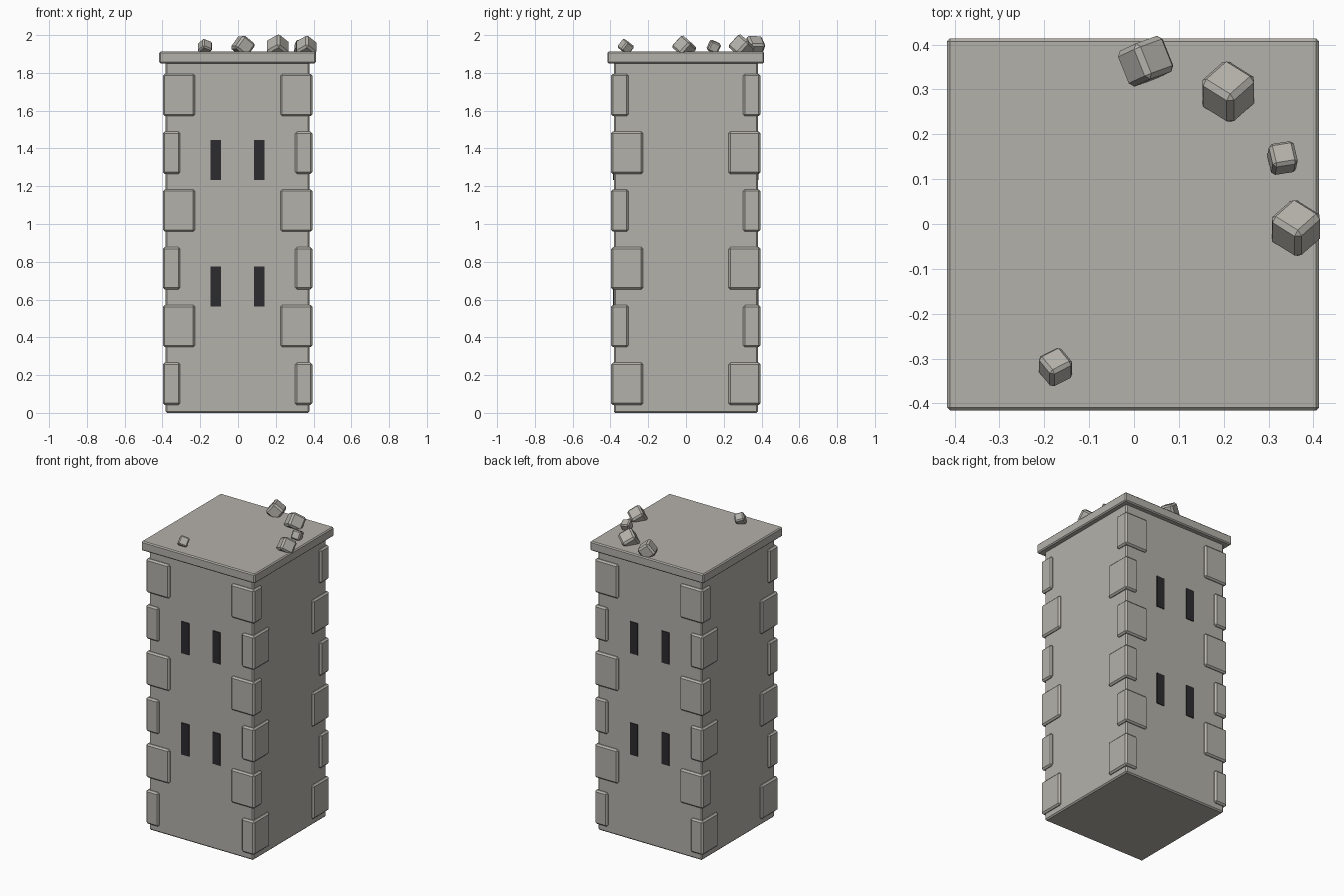
import bpy
from math import radians
from mathutils import Matrix, Vector

if "Cube" in bpy.data.objects:
    bpy.data.objects.remove(bpy.data.objects["Cube"])

CX, CY = -0.002, -0.001          # tower axis


def colour(name, rgb):
    m = bpy.data.materials.new(name)
    m.diffuse_color = (*rgb, 1)
    m.use_nodes = True
    m.node_tree.nodes["Principled BSDF"].inputs["Base Color"].default_value = m.diffuse_color
    return m


stone = colour("stone", (0.455, 0.44, 0.40))
dark = colour("dark_opening", (0.025, 0.025, 0.03))


def block(name, lo, hi, bevel=0.0, mat=stone):
    """Box between two corners with a chamfer."""
    lo, hi = Vector(lo), Vector(hi)
    bpy.ops.mesh.primitive_cube_add(size=1)
    ob = bpy.context.object
    ob.name = name
    ob.data.transform(Matrix.Diagonal((*(hi - lo), 1)))
    ob.location = (lo + hi) / 2
    if bevel:
        m = ob.modifiers.new("chamfer", "BEVEL")
        m.width, m.segments = bevel, 1
    ob.data.materials.append(mat)
    return ob


def centred(name, half, z0, z1, bevel):
    return block(name, (CX - half, CY - half, z0), (CX + half, CY + half, z1), bevel)


# Shaft and roof slab
centred("tower_shaft", 0.381, 0, 1.87, 0.008)
centred("roof_slab", 0.415, 1.851, 1.913, 0.007)

# Alternating corner stones on all four corners
OUT, SHORT, LONG = 0.396, 0.092, 0.17
for row in range(6):
    z = 0.042 + row * 0.3058
    wx, wy = (SHORT, LONG) if row % 2 == 0 else (LONG, SHORT)
    for sx in (-1, 1):
        for sy in (-1, 1):
            xs = sorted((CX + sx * OUT, CX + sx * (OUT - wx)))
            ys = sorted((CY + sy * OUT, CY + sy * (OUT - wy)))
            block("corner_stone", (xs[0], ys[0], z), (xs[1], ys[1], z + 0.224), 0.01)

# Slit windows on front and back
for side in (-1, 1):
    for x in (-0.115, 0.115):
        for z in (0.564, 1.234):
            yc = CY + side * 0.376
            block("slit_window", (CX + x - 0.028, yc - 0.01, z),
                  (CX + x + 0.028, yc + 0.01, z + 0.21), 0, dark)

# Loose rubble: position, size, tilt about x, tilt about y, yaw
rubble = [
    ((0.026, 0.363, 1.941), 0.086, -3, 38, 20),
    ((0.210, 0.295, 1.936), 0.093, -42, 0, 50),
    ((0.331, 0.147, 1.938), 0.057, -25, 5, 12),
    ((0.361, -0.009, 1.935), 0.086, -42, 0, 50),
    ((-0.175, -0.319, 1.938), 0.059, -38, 0, 33),
]
for pos, s, tx, ty, yaw in rubble:
    h = s / 2
    ob = block("rubble_stone", (-h, -h, -h), (h, h, h), s * 0.13)
    rx, ry, rz = (Matrix.Rotation(radians(a), 4, ax) for a, ax in ((tx, 'X'), (ty, 'Y'), (yaw, 'Z')))
    rot = rz @ ry @ rx if ty > 10 else rx @ ry @ rz
    ob.matrix_world = Matrix.Translation(pos) @ rot
